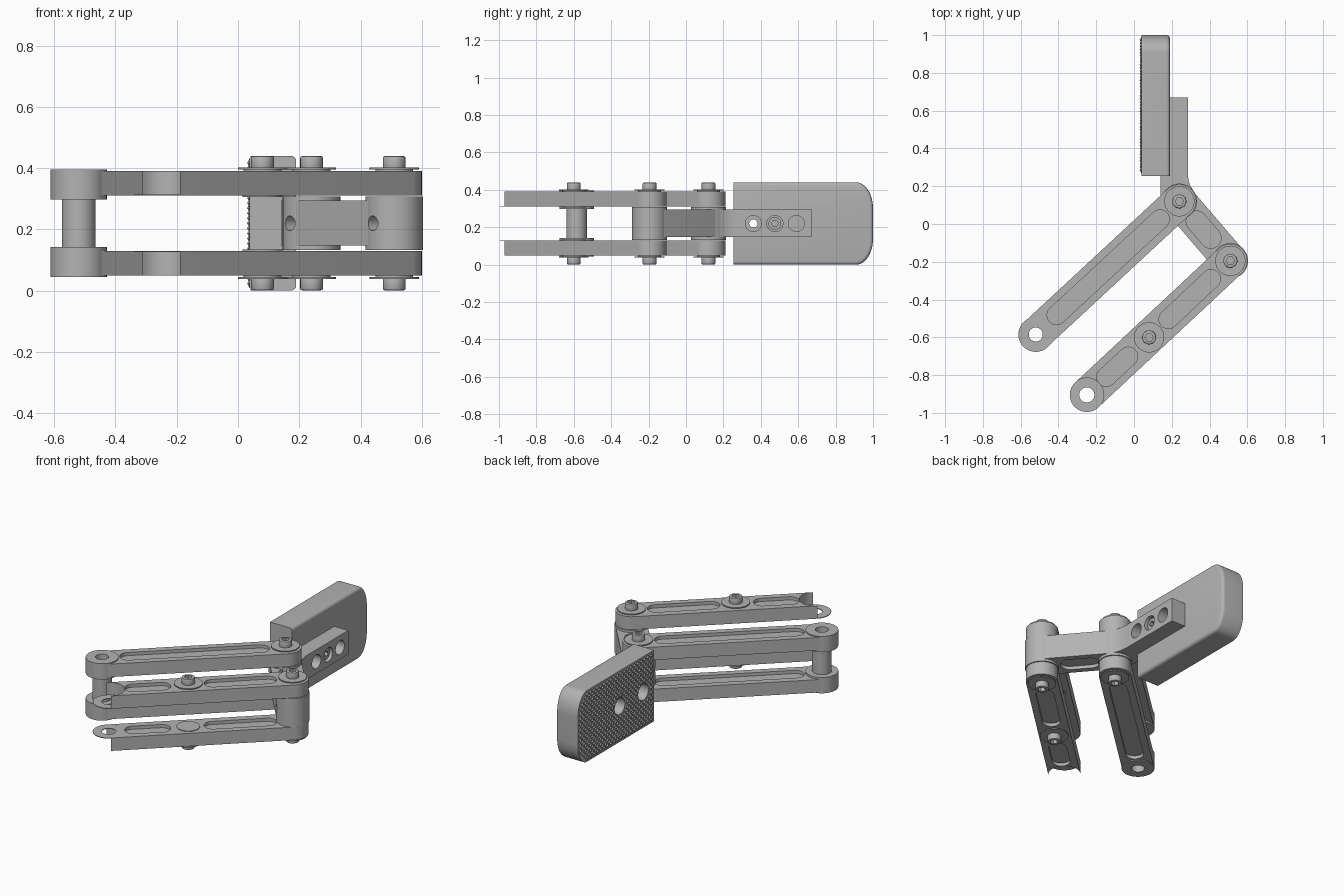
import bpy, bmesh, math
from mathutils import Vector, Matrix

if "Cube" in bpy.data.objects:
    bpy.data.objects.remove(bpy.data.objects["Cube"])

grey = bpy.data.materials.new("satin_grey")
grey.use_nodes = True
GREY = (0.45, 0.45, 0.45, 1)
grey.diffuse_color = GREY
grey.node_tree.nodes["Principled BSDF"].inputs["Base Color"].default_value = GREY

MID = 0.22          # height of the symmetry plane
R = 0.09            # half width of the arms
A, B, C, D, E = [Vector(p) for p in
                 ((0.24, 0.12), (0.51, -0.195), (0.08, -0.6), (-0.25, -0.905), (-0.52, -0.585))]


def arc(c, r, a0, a1, n=20):
    return [Vector((c[0] + r * math.cos(a0 + (a1 - a0) * i / n),
                    c[1] + r * math.sin(a0 + (a1 - a0) * i / n))) for i in range(n + 1)]


def circle(c, r, n=40):
    return arc(c, r, 0, 2 * math.pi, n)[:-1]


def stadium(p, q, r, hollow_end=False):
    """Rounded strip from p to q; a hollow end curves inwards around q."""
    d = p - q
    a, h = math.atan2(d.y, d.x), math.pi / 2
    far = arc(q, r, a + h, a - h) if hollow_end else arc(q, r, a + h, a + 3 * h)
    return arc(p, r, a - h, a + h) + far


def between(p, q, start, end):
    """Points set in from both ends of the line p-q."""
    d = (q - p).normalized()
    return p + d * start, q - d * end


def prism(name, outline, z0, z1, matrix=None):
    z0, z1 = min(z0, z1), max(z0, z1)
    bm = bmesh.new()
    face = bm.faces.new([bm.verts.new((p[0], p[1], z0)) for p in outline])
    top = bmesh.ops.extrude_face_region(bm, geom=[face])["geom"]
    bmesh.ops.translate(bm, verts=[v for v in top if isinstance(v, bmesh.types.BMVert)],
                        vec=(0, 0, z1 - z0))
    bmesh.ops.recalc_face_normals(bm, faces=bm.faces)
    if matrix:
        bm.transform(matrix)
    return make_object(name, bm)


def make_object(name, bm):
    mesh = bpy.data.meshes.new(name)
    bm.to_mesh(mesh)
    bm.free()
    mesh.materials.append(grey)
    ob = bpy.data.objects.new(name, mesh)
    bpy.context.collection.objects.link(ob)
    return ob


def activate(ob):
    bpy.ops.object.select_all(action='DESELECT')
    ob.select_set(True)
    bpy.context.view_layer.objects.active = ob


def modify(ob, kind, **settings):
    activate(ob)
    mod = ob.modifiers.new(kind.lower(), kind)
    for key, value in settings.items():
        setattr(mod, key, value)
    bpy.ops.object.modifier_apply(modifier=mod.name)


def cut(ob, *cutters):
    for c in cutters:
        modify(ob, 'BOOLEAN', operation='DIFFERENCE', solver='EXACT', object=c)
        bpy.data.objects.remove(c)


def pocket(ob, p, q, r, lo, hi, depth=0.02):
    """Shallow rounded recess in the upper and lower face."""
    shape = stadium(p, q, r)
    cut(ob, prism("cutter", shape, hi - depth, hi + 0.05),
        prism("cutter", shape, lo - 0.05, lo + depth))


def tube(name, c, r, hole, z0, z1):
    ob = prism(name, circle(c, r), z0, z1)
    cut(ob, prism("cutter", circle(c, hole), min(z0, z1) - 0.1, max(z0, z1) + 0.1))
    return ob


# Paired arms, bosses, washers and bolts above and below the middle plane
for side, s in (("upper", 1), ("lower", -1)):
    z = lambda h: MID + s * h
    lo, hi = sorted((z(0.09), z(0.17)))

    long_arm = prism(side + "_long_arm", stadium(A, E, R), lo, hi)
    pocket(long_arm, *between(A, E, 0.14, 0.15), 0.05, lo, hi)
    cut(long_arm, prism("cutter", circle(E, 0.037), lo - 0.1, hi + 0.1))
    tube(side + "_arm_boss", E, R + 0.002, 0.037, z(0.078), z(0.176))

    short_arm = prism(side + "_short_arm", stadium(B, D, R, True), lo, hi)
    pocket(short_arm, *between(B, C, 0.14, 0.14), 0.05, lo, hi)
    pocket(short_arm, *between(C, D, 0.15, 0.14), 0.05, lo, hi)
    tube(side + "_arm_end_ring", D, R, 0.04, z(0.09), z(0.094))

    prism(side + "_inner_washer", circle(C, 0.065), z(0.086), z(0.09))
    for place, c in (("back", A), ("corner", B), ("middle", C)):
        prism(side + "_" + place + "_collar", circle(c, 0.062), z(0.16), z(0.18))
        prism(side + "_" + place + "_washer", circle(c, 0.08), z(0.176), z(0.182))
        bolt = prism(side + "_" + place + "_bolt", circle(c, 0.037), z(0.17), z(0.219))
        modify(bolt, 'BEVEL', width=0.006, segments=2, limit_method='ANGLE')
        cut(bolt, prism("cutter", circle(c, 0.022, 6), z(0.195), z(0.25)))

# Spacer tube joining the free ends of the long arms
tube("spacer_tube", E, 0.055, 0.037, MID - 0.08, MID + 0.08)

# Middle bracket: link with two hubs
link_lo, link_hi = MID - 0.073, MID + 0.075
link = prism("bracket_link", stadium(A, B, R), link_lo, link_hi)
pocket(link, *between(A, B, 0.14, 0.16), 0.055, link_lo, link_hi)
across = Vector((B.y - A.y, A.x - B.x)).normalized()
aim = Vector((across.x, across.y, 0)).to_track_quat('Z', 'Y').to_matrix().to_4x4()
hubs = [prism(n, circle(c, r), MID - h, MID + h) for n, c, r, h in
        (("back_hub", A, R + 0.004, 0.088), ("corner_hub", B, R + 0.004, 0.088))]


def set_screw_hole(c):
    return prism("cutter", circle((0, 0), 0.024), 0.04, 0.15,
                 Matrix.Translation((c.x, c.y, MID)) @ aim)


for hub, c in zip(hubs, (A, B)):
    cut(link, set_screw_hole(c))
    cut(hub, set_screw_hole(c))

# Bracket neck and mounting plate, with a curved inside corner
neck = [(0.14, 0.12), (0.14, 0.255), (0.19, 0.255), (0.19, 0.67), (0.285, 0.67),
        (0.285, 0.27), (0.288, 0.235), (0.297, 0.205), (0.315, 0.175), (0.24, 0.12)]
plate = prism("mounting_plate", neck, link_lo, link_hi)
SIDEWAYS = Matrix(((0, 0, 1, 0), (1, 0, 0, 0), (0, 1, 0, 0), (0, 0, 0, 1)))  # outline in y-z


def side_hole(y, r, x0, x1, n=40):
    return prism("cutter", circle((y, MID), r, n), x0, x1, SIDEWAYS)


HOLES = (0.36, 0.59)
for y in (0.36, 0.475, 0.59):
    cut(plate, side_hole(y, 0.043, 0.215, 0.4))
cut(plate, side_hole(HOLES[0], 0.022, 0.1, 0.4))
screw = prism("plate_screw", circle((0.475, MID), 0.034), 0.2, 0.27, SIDEWAYS)
cut(screw, side_hole(0.475, 0.018, 0.24, 0.3, 6))

# Grip pad with rounded end corners
GRIP_X = 0.04


def end_curve(t):
    return 0.91 + 0.09 * math.sin(t), 0.08 + 0.14 * math.cos(t)


quarter = [end_curve(math.pi / 2 * i / 14) for i in range(15)]
outline = [(0.255, MID + 0.22)] + [(y, MID + h) for y, h in quarter]
outline += [(y, MID - h) for y, h in reversed(quarter)] + [(0.255, MID - 0.22)]
pad = prism("grip_pad", outline, GRIP_X, 0.19, SIDEWAYS)

# Soft edge on the outer face only
bm = bmesh.new()
bm.from_mesh(pad.data)
rim = [e for e in bm.edges if all(v.co.x > 0.18 for v in e.verts) and
       min(v.co.y for v in e.verts) + max(v.co.y for v in e.verts) > 0.52]
bmesh.ops.bevel(bm, geom=rim, offset=0.018, segments=4, profile=0.5, affect='EDGES')
bm.to_mesh(pad.data)
bm.free()
for y in HOLES:
    cut(pad, side_hole(y, 0.05, -0.1, 0.13))
cut(pad, side_hole(HOLES[0], 0.022, 0, 0.4))

# Diamond knurling on the gripping face, kept inside the pad and clear of its holes
bm = bmesh.new()
bmesh.ops.create_grid(bm, x_segments=56, y_segments=56, size=0.65)
bm.transform(Matrix.Translation((GRIP_X - 0.001, 0.63, MID)) @ SIDEWAYS @ Matrix.Rotation(math.pi / 4, 4, 'Z'))


def on_pad(p):
    h = abs(p.z - MID)
    reach = 0.91 + 0.09 * math.sqrt(max(0, 1 - (max(0, h - 0.08) / 0.14) ** 2))
    clear = all(math.hypot(p.y - y, p.z - MID) > 0.05 for y in HOLES)
    return 0.257 < p.y < reach and h < 0.218 and clear


bmesh.ops.delete(bm, geom=[f for f in bm.faces if not all(on_pad(v.co) for v in f.verts)], context='FACES')
for f in list(bm.faces):
    if f.normal.x > 0:
        f.normal_flip()
poked = bmesh.ops.poke(bm, faces=bm.faces)
bmesh.ops.translate(bm, verts=poked["verts"], vec=(-0.009, 0, 0))
make_object("grip_knurling", bm)

# Smooth the round walls, keep machined edges crisp
for ob in bpy.context.collection.objects:
    if ob.type == 'MESH' and grey.name in ob.data.materials and ob.name != "grip_knurling":
        activate(ob)
        bpy.ops.object.shade_smooth_by_angle(angle=math.radians(30))
